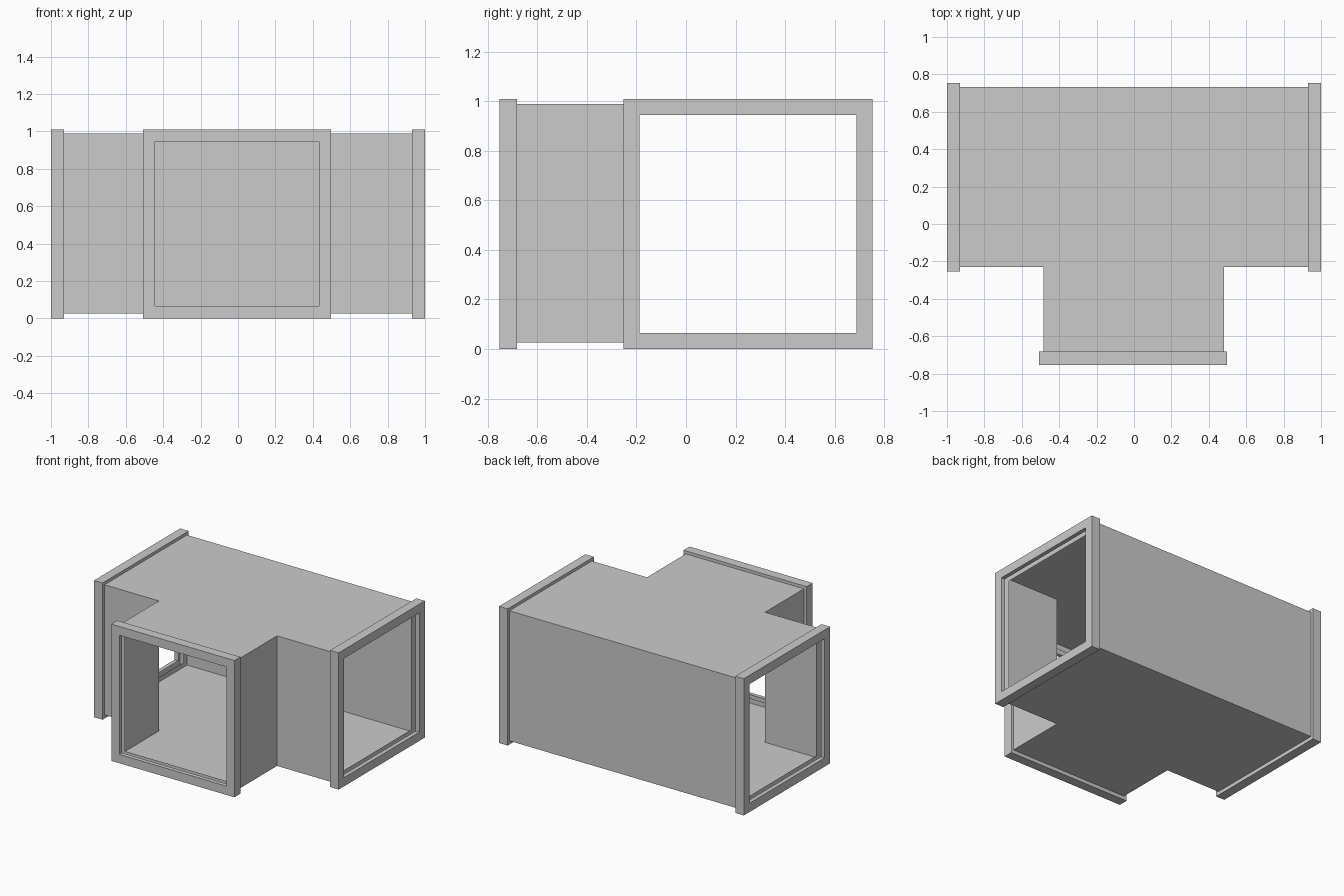
import bpy
import bmesh

if "Cube" in bpy.data.objects:
    bpy.data.objects.remove(bpy.data.objects["Cube"])

Z0, Z1 = 0.027, 0.988          # duct floor and ceiling
TOP = 1.01                     # flange height
DEPTH = 0.07                   # flange depth along the duct


def finish(name, bm):
    mesh = bpy.data.meshes.new(name)
    bm.to_mesh(mesh)
    bm.free()
    obj = bpy.data.objects.new(name, mesh)
    bpy.context.collection.objects.link(obj)
    return obj


# T-shaped sheet duct, open at its three ends
def duct():
    outline = [(-0.93, -0.23), (-0.485, -0.23), (-0.485, -0.685), (0.48, -0.685),
               (0.48, -0.23), (0.93, -0.23), (0.93, 0.733), (-0.93, 0.733)]
    open_ends = {2, 5, 7}
    bm = bmesh.new()
    low = [bm.verts.new((x, y, Z0)) for x, y in outline]
    high = [bm.verts.new((x, y, Z1)) for x, y in outline]
    bm.faces.new(low[::-1])
    bm.faces.new(high)
    n = len(outline)
    for i in range(n):
        if i not in open_ends:
            j = (i + 1) % n
            bm.faces.new((low[i], low[j], high[j], high[i]))
    return finish("duct_body", bm)


# Folded channel flange: front lip, outer rim and back ring
def flange(name, place, u0, u1):
    profile = [(0.065, 0.03), (0.065, 0.0), (0.0, 0.0), (0.0, DEPTH), (0.062, DEPTH)]
    bm = bmesh.new()
    loops = []
    for inset, d in profile:
        a, b, c, e = u0 + inset, u1 - inset, inset, TOP - inset
        loops.append([bm.verts.new(place(u, z, d))
                      for u, z in ((a, c), (b, c), (b, e), (a, e))])
    for p, q in zip(loops, loops[1:]):
        for i in range(4):
            j = (i + 1) % 4
            bm.faces.new((p[i], p[j], q[j], q[i]))
    bmesh.ops.recalc_face_normals(bm, faces=bm.faces)
    return finish(name, bm)


duct()
flange("right_flange", lambda u, z, d: (1 - d, u, z), -0.253, 0.753)
flange("left_flange", lambda u, z, d: (d - 1, u, z), -0.253, 0.753)
flange("front_flange", lambda u, z, d: (u, d - 0.753, z), -0.508, 0.498)
